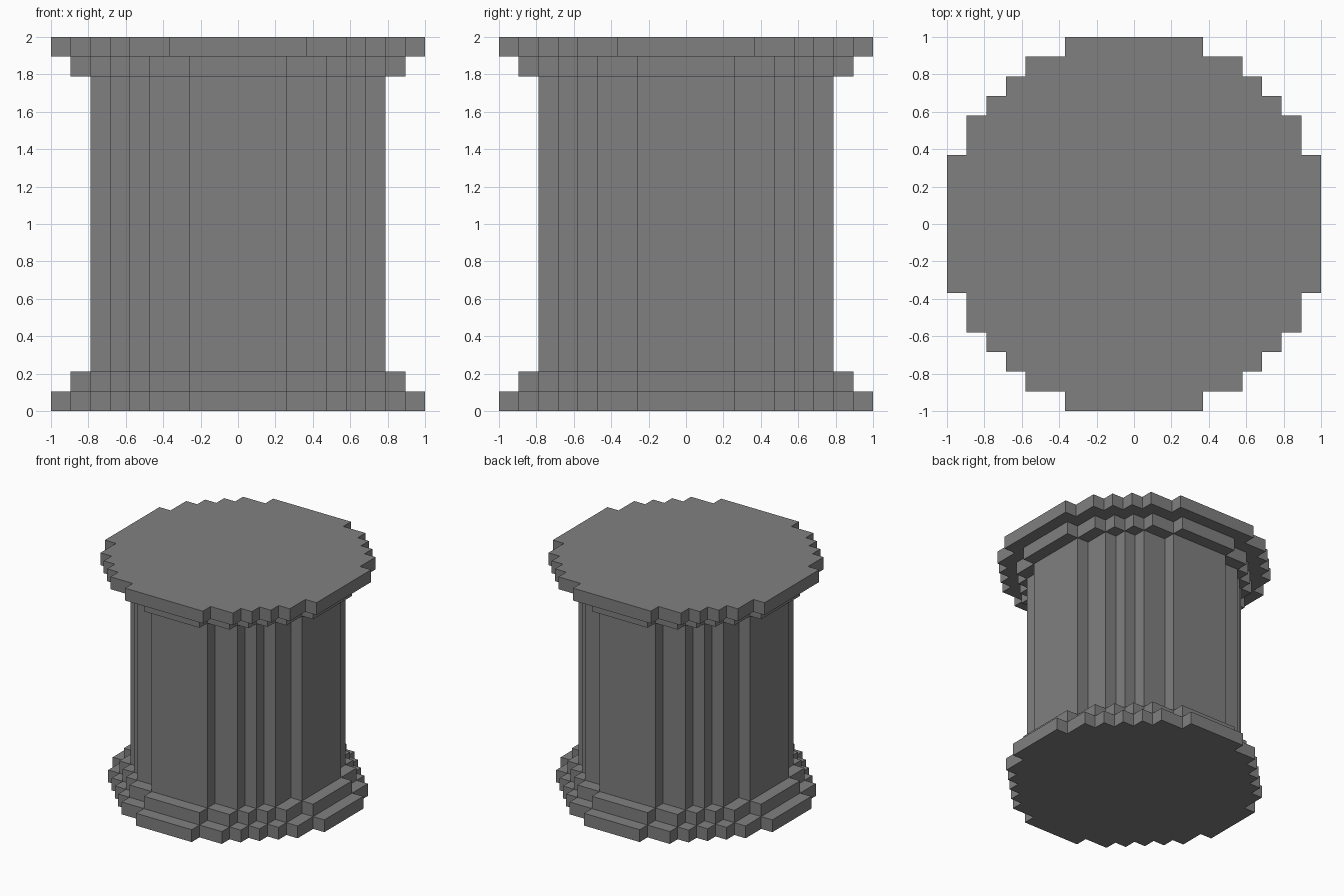
import bpy
import bmesh

cube = bpy.data.objects.get("Cube")
if cube:
    bpy.data.objects.remove(cube, do_unlink=True)

U = 2 / 19  # one block

stone = bpy.data.materials.new("grey stone")
stone.use_nodes = True
colour = (0.216, 0.216, 0.216, 1)
stone.diffuse_color = colour
stone.node_tree.nodes["Principled BSDF"].inputs["Base Color"].default_value = colour


def stepped_outline(corners):
    """Closed blocky circle from the outer corners of one quarter, in blocks."""
    quarter = []
    for i, (x, y) in enumerate(corners):
        if i:
            quarter.append((corners[i - 1][0], y))  # inner corner of the step
        quarter.append((x, y))
    points = []
    for _ in range(4):
        points += quarter
        quarter = [(y, -x) for x, y in quarter]  # quarter turn
    return points


def stepped_disc(name, corners, z0, z1):
    """Extrude a blocky circle between two heights, in blocks."""
    bm = bmesh.new()
    verts = [bm.verts.new((x * U, y * U, z0 * U)) for x, y in stepped_outline(corners)]
    base = bm.faces.new(verts)
    top = bmesh.ops.extrude_face_region(bm, geom=[base], use_keep_orig=True)["geom"]
    moved = [g for g in top if isinstance(g, bmesh.types.BMVert)]
    bmesh.ops.translate(bm, verts=moved, vec=(0, 0, (z1 - z0) * U))
    bmesh.ops.recalc_face_normals(bm, faces=bm.faces)
    mesh = bpy.data.meshes.new(name)
    bm.to_mesh(mesh)
    bm.free()
    mesh.materials.append(stone)
    obj = bpy.data.objects.new(name, mesh)
    bpy.context.collection.objects.link(obj)
    return obj


# Outer corners of each quarter outline, from the +y side to the +x side
SHAFT = [(2.5, 7.5), (4.5, 6.5), (5.5, 5.5), (6.5, 4.5), (7.5, 2.5)]
COLLAR = [(2.5, 8.5), (4.5, 7.5), (5.5, 6.5), (6.5, 5.5), (7.5, 4.5), (8.5, 2.5)]
PLINTH = [(2.5, 9.5), (4.5, 8.5), (5.5, 7.5), (6.5, 6.5), (7.5, 5.5), (8.5, 4.5), (9.5, 2.5)]
CAP = [(3.5, 9.5), (5.5, 8.5), (6.5, 7.5), (7.5, 6.5), (8.5, 5.5), (9.5, 3.5)]

# Column from the ground up
stepped_disc("base_plinth", PLINTH, 0, 1)
stepped_disc("base_collar", COLLAR, 1, 2)
stepped_disc("shaft", SHAFT, 2, 17)
stepped_disc("top_collar", COLLAR, 17, 18)
stepped_disc("top_cap", CAP, 18, 19)
